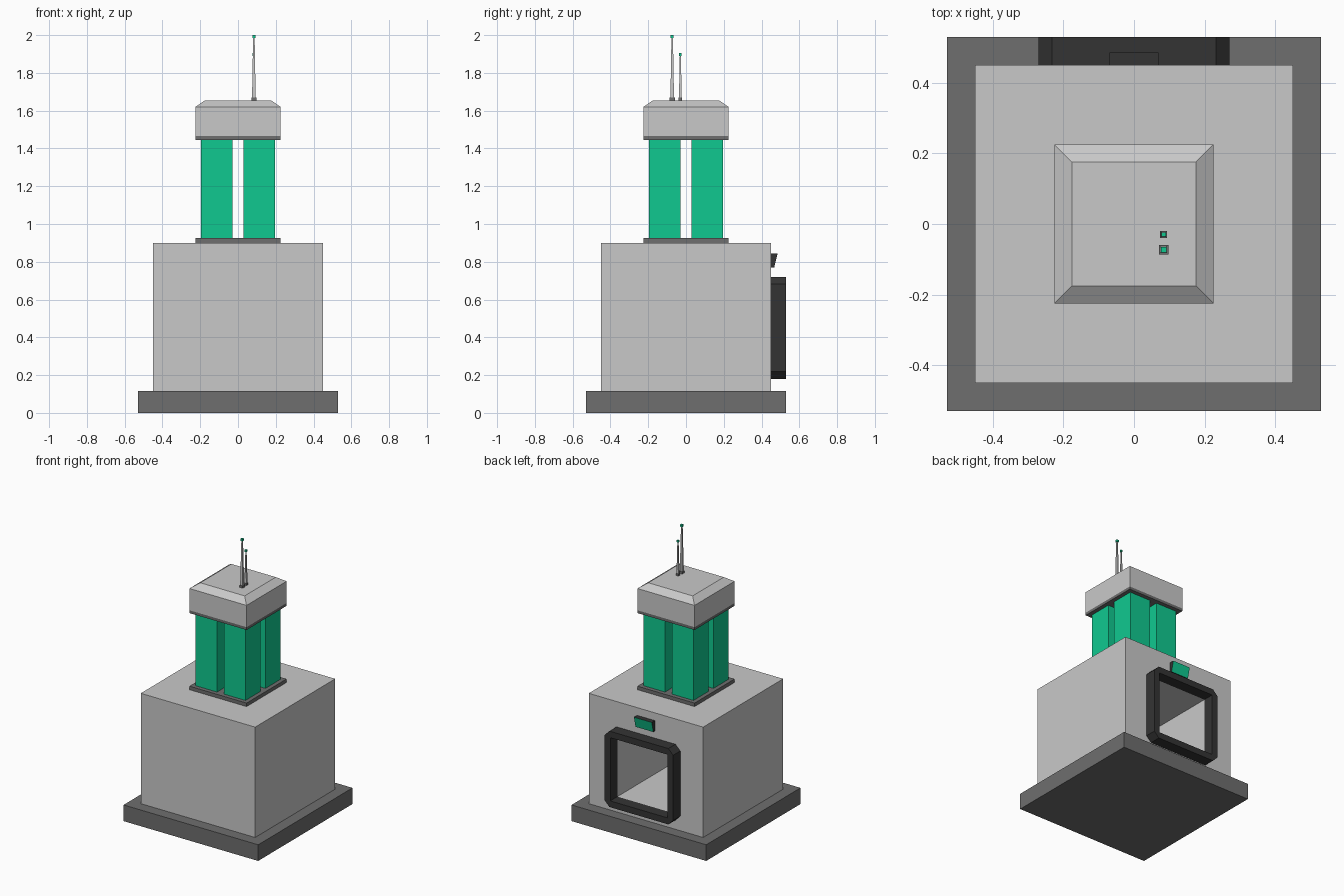
import bpy
import bmesh
from mathutils import Vector

cube = bpy.data.objects.get("Cube")
if cube:
    bpy.data.objects.remove(cube, do_unlink=True)


def material(name, r, g, b):
    m = bpy.data.materials.new(name)
    m.use_nodes = True
    m.diffuse_color = (r, g, b, 1)
    m.node_tree.nodes["Principled BSDF"].inputs["Base Color"].default_value = (r, g, b, 1)
    return m


LIGHT = material("light grey", 0.584, 0.584, 0.584)
MID = material("mid grey", 0.156, 0.156, 0.156)
DARK = material("charcoal", 0.034, 0.034, 0.034)
GREEN = material("green", 0.005, 0.584, 0.279)


def finish(name, bm, *mats):
    bmesh.ops.recalc_face_normals(bm, faces=bm.faces)
    mesh = bpy.data.meshes.new(name)
    bm.to_mesh(mesh)
    bm.free()
    for m in mats:
        mesh.materials.append(m)
    ob = bpy.data.objects.new(name, mesh)
    bpy.context.collection.objects.link(ob)
    return ob


def skin(bm, loops, closed=False):
    """Join matching point loops with quads, capping the ends unless closed."""
    rings = [[bm.verts.new(p) for p in loop] for loop in loops]
    pairs = list(zip(rings, rings[1:]))
    if closed:
        pairs.append((rings[-1], rings[0]))
    else:
        bm.faces.new(rings[0])
        bm.faces.new(rings[-1])
    n = len(rings[0])
    for a, b in pairs:
        for i in range(n):
            j = (i + 1) % n
            bm.faces.new((a[i], a[j], b[j], b[i]))


def square_stack(name, mat, profile, x=0, y=0):
    """Square tower part from (half width, height) pairs."""
    bm = bmesh.new()
    skin(bm, [[(x + sx * h, y + sy * h, z) for sx, sy in
               ((-1, -1), (1, -1), (1, 1), (-1, 1))] for h, z in profile])
    return finish(name, bm, mat)


# Plinth, collars and chamfered cap
square_stack("plinth", MID, [(0.53, 0), (0.53, 0.115)])
square_stack("lower_collar", MID, [(0.225, 0.9), (0.225, 0.925)])
square_stack("upper_collar", MID, [(0.225, 1.445), (0.225, 1.465)])
square_stack("cap", LIGHT, [(0.225, 1.465), (0.225, 1.62), (0.175, 1.655)])

# Four glass pillars separated by a cross-shaped gap
for sx, side in ((-1, "right"), (1, "left")):
    for sy, end in ((-1, "front"), (1, "back")):
        square_stack(f"pillar_{end}_{side}", GREEN, [(0.084, 0.925), (0.084, 1.445)],
                     sx * 0.112, sy * 0.112)

# Body block with a deep recess in its back
OPEN, MID_Z = 0.225, 0.45
bm = bmesh.new()
skin(bm, [[(sx * 0.45, sy * 0.45, z) for sx, sy in
           ((-1, -1), (1, -1), (1, 1), (-1, 1))] for z in (0.115, 0.9)])
bmesh.ops.recalc_face_normals(bm, faces=bm.faces)
back = max(bm.faces, key=lambda f: f.calc_center_median().y)
bmesh.ops.inset_individual(bm, faces=[back], thickness=0.1)
for v in back.verts:
    v.co.x = OPEN if v.co.x > 0 else -OPEN
    v.co.z = MID_Z + (OPEN if v.co.z > 0.5 else -OPEN)
deep = bmesh.ops.extrude_discrete_faces(bm, faces=[back])["faces"]
bmesh.ops.translate(bm, verts=deep[0].verts, vec=Vector((0, -0.75, 0)))
finish("body", bm, LIGHT)


# Doorway frame: chamfered outside, square opening
def outline(half, cut, y):
    c = half - cut
    return [(x, y, MID_Z + z) for x, z in
            ((-c, -half), (c, -half), (half, -c), (half, c),
             (c, half), (-c, half), (-half, c), (-half, -c))]


bm = bmesh.new()
skin(bm, [outline(0.27, 0.038, 0.45), outline(0.27, 0.038, 0.53),
          outline(OPEN, 0, 0.53), outline(OPEN, 0, 0.45)], closed=True)
bmesh.ops.remove_doubles(bm, verts=bm.verts, dist=0.0005)
finish("doorway_frame", bm, DARK)

# Tilted lamp above the doorway, lit on its outer face
bm = bmesh.new()
skin(bm, [[(x, 0.45, 0.77), (x, 0.467, 0.77), (x, 0.485, 0.845), (x, 0.45, 0.845)]
          for x in (-0.07, 0.07)])
lamp = finish("doorway_lamp", bm, DARK, GREEN)
for f in lamp.data.polygons:
    if f.normal.y > 0.5:
        f.material_index = 1

# Two tapered antennas with feet and green tips
for name, y, top, s in (("tall", -0.073, 2.0, 1), ("short", -0.03, 1.905, 0.75)):
    foot, tip = 0.0135 * s, 0.008 * s
    square_stack(f"{name}_antenna_foot", MID, [(foot, 1.655), (foot, 1.67)], 0.084, y)
    square_stack(f"{name}_antenna_rod", LIGHT,
                 [(0.0095 * s, 1.67), (0.004 * s, top - 0.014)], 0.084, y)
    square_stack(f"{name}_antenna_tip", GREEN, [(tip, top - 0.015), (tip, top)], 0.084, y)
